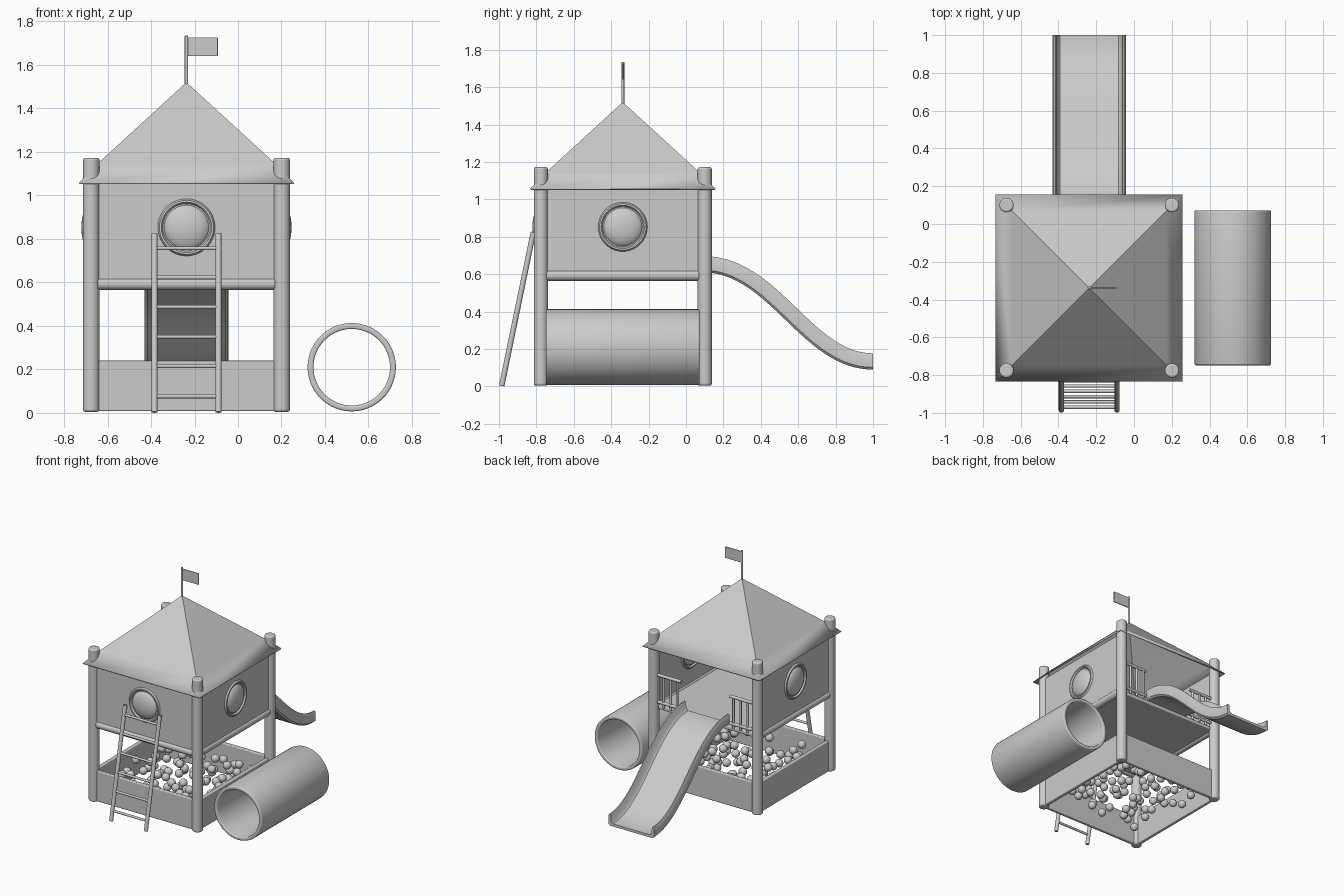
import bpy, bmesh, math, random
from mathutils import Vector
from mathutils.geometry import interpolate_bezier

if "Cube" in bpy.data.objects:
    bpy.data.objects.remove(bpy.data.objects["Cube"])

CX, CY, H = -0.237, -0.338, 0.438      # tower centre and half post spacing
PR = 0.038                             # post radius


def finish(name, bm, bevel=0, solid=0):
    bmesh.ops.recalc_face_normals(bm, faces=bm.faces)
    me = bpy.data.meshes.new(name)
    bm.to_mesh(me)
    bm.free()
    ob = bpy.data.objects.new(name, me)
    bpy.context.collection.objects.link(ob)
    if solid:
        m = ob.modifiers.new("solid", 'SOLIDIFY')
        m.thickness, m.offset = solid, -1
    if bevel:
        m = ob.modifiers.new("bevel", 'BEVEL')
        m.width, m.segments, m.limit_method = bevel, 3, 'ANGLE'
        m.angle_limit = math.radians(50)
    bpy.ops.object.select_all(action='DESELECT')
    bpy.context.view_layer.objects.active = ob
    ob.select_set(True)
    bpy.ops.object.shade_smooth_by_angle(angle=math.radians(40))
    return ob


def add_rod(bm, a, b, r, seg=16, caps=True):
    a, b = Vector(a), Vector(b)
    d = b - a
    vs = bmesh.ops.create_cone(bm, cap_ends=caps, segments=seg, radius1=r,
                               radius2=r, depth=d.length)['verts']
    q = Vector((0, 0, 1)).rotation_difference(d.normalized())
    for v in vs:
        v.co = q @ v.co + (a + b) / 2


def rods(name, items, bevel=0, seg=16):
    bm = bmesh.new()
    for a, b, r in items:
        add_rod(bm, a, b, r, seg)
    return finish(name, bm, bevel)


def box(name, lo, hi, bevel=0.006):
    bm = bmesh.new()
    for v in bmesh.ops.create_cube(bm, size=1)['verts']:
        v.co = Vector([(l + h) / 2 + c * (h - l) for l, h, c in zip(lo, hi, v.co)])
    return finish(name, bm, bevel)


# Corner posts
for sx, a in ((-1, "left"), (1, "right")):
    for sy, b in ((-1, "front"), (1, "back")):
        x, y = CX + sx * H, CY + sy * H
        rods(f"{b}_{a}_post", [((x, y, 0.005), (x, y, 1.172), PR)], 0.01, 32)

# Roof shell: four sides with a steeper eave
bm = bmesh.new()
rings = [[bm.verts.new((CX + sx * h, CY + sy * h, z))
          for sx, sy in ((-1, -1), (1, -1), (1, 1), (-1, 1))]
         for h, z in ((0.495, 1.058), (0.41, 1.145))]
apex = bm.verts.new((CX, CY, 1.52))
for i in range(4):
    j = (i + 1) % 4
    bm.faces.new((rings[0][i], rings[0][j], rings[1][j], rings[1][i]))
    bm.faces.new((rings[1][i], rings[1][j], apex))
finish("roof", bm, solid=0.008)

# Flag and pole
rods("flag_pole", [((CX, CY, 1.5), (CX, CY, 1.735), 0.008)], 0.003)
box("flag", (CX + 0.004, CY - 0.004, 1.64), (-0.093, CY + 0.004, 1.727), 0.003)

# Deck
box("deck", (CX - H, CY - H, 0.578), (CX + H, CY + H, 0.606))

# Side panels, beams and ball pit walls; each side given by its outward direction
W, T = H - 0.03, 0.014
for name, nx, ny in (("front", 0, -1), ("left", -1, 0), ("right", 1, 0), ("back", 0, 1)):
    n, t = Vector((nx, ny, 0)), Vector((abs(ny), abs(nx), 0))
    c = Vector((CX, CY, 0)) + n * H
    e = Vector((abs(nx), abs(ny), 0)) * T + t * W
    up = Vector((0, 0, 1))
    box(f"{name}_pit_wall", c - e + up * 0.008, c + e + up * 0.24)
    if name == "back":
        continue
    box(f"{name}_panel", c - e + up * 0.6, c + e + up * 1.065, 0.003)
    rods(f"{name}_beam", [(c - t * W + up * 0.593, c + t * W + up * 0.593, 0.028)], 0.006)
    # Round window: trim ring and flattened dome
    q = up.rotation_difference(n)
    o = c + up * 0.853
    bm = bmesh.new()
    N, M = 40, 10
    g = [[bm.verts.new(o + q @ Vector(((0.12 + 0.014 * math.cos(b)) * math.cos(a),
                                       (0.12 + 0.014 * math.cos(b)) * math.sin(a),
                                       0.026 * math.sin(b))))
          for b in [2 * math.pi * k / M for k in range(M)]]
         for a in [2 * math.pi * k / N for k in range(N)]]
    for i in range(N):
        for j in range(M):
            bm.faces.new((g[i][j], g[i][(j + 1) % M],
                          g[(i + 1) % N][(j + 1) % M], g[(i + 1) % N][j]))
    finish(f"{name}_window_ring", bm)
    bm = bmesh.new()
    for v in bmesh.ops.create_uvsphere(bm, u_segments=32, v_segments=16, radius=0.108)['verts']:
        v.co.z *= 0.42
        v.co = o + q @ v.co
    finish(f"{name}_window_dome", bm)

# Ladder
def rail_point(x, z):
    return (x, -0.986 + 0.17 * z / 0.825, z)


xl, xr = -0.384, -0.09
items = [(rail_point(x, 0.003), rail_point(x, 0.825), 0.0145) for x in (xl, xr)]
items += [(rail_point(xl, z), rail_point(xr, z), 0.009)
          for z in (0.076, 0.215, 0.35, 0.487, 0.623, 0.757)]
rods("ladder", items, 0.002)

# Back railings either side of the slide
for s, name in ((-1, "left"), (1, "right")):
    y = CY + H
    x0, x1 = CX + s * 0.205, CX + s * H
    items = [((x0, y, z), (x1, y, z), 0.012) for z in (0.635, 0.84)]
    items += [((CX + s * d, y, 0.6), (CX + s * d, y, 0.84), 0.009) for d in (0.235, 0.295, 0.355)]
    rods(f"{name}_railing", items, 0.003)

# Slide: U section swept along a curve
path = interpolate_bezier(Vector((0, 0.09, 0.61)), Vector((0, 0.45, 0.61)),
                          Vector((0, 0.62, 0.09)), Vector((0, 1.0, 0.09)), 33)
half = [(0.192, 0.012), (0.194, 0.078), (0.188, 0.087), (0.18, 0.087),
        (0.174, 0.078), (0.17, 0.035), (0.155, 0.02)]
sec = [(0.18, 0)] + half + [(-x, h) for x, h in reversed(half)] + [(-0.18, 0)]
bm = bmesh.new()
loops = []
for i, p in enumerate(path):
    d = (path[min(i + 1, 32)] - path[max(i - 1, 0)]).normalized()
    if i in (0, 32):
        d = Vector((0, 1, 0))
    nrm = Vector((0, -d.z, d.y))
    loops.append([bm.verts.new(p + nrm * h + Vector((CX + x, 0, 0))) for x, h in sec])
k = len(sec)
for a, b in zip(loops, loops[1:]):
    for i in range(k):
        bm.faces.new((a[i], a[(i + 1) % k], b[(i + 1) % k], b[i]))
bm.faces.new(loops[0])
bm.faces.new(loops[-1])
finish("slide", bm)

# Crawl tunnel beside the tower
bm = bmesh.new()
add_rod(bm, (0.523, -0.748, 0.21), (0.523, 0.072, 0.21), 0.203, 64, False)
finish("crawl_tunnel", bm, bevel=0.008, solid=0.027)

# Balls in the pit
random.seed(4)
spots = []
while len(spots) < 95:
    p = Vector((CX + random.uniform(-0.37, 0.37), CY + random.uniform(-0.37, 0.37),
                random.uniform(0.05, 0.2)))
    if all((p - o).length > 0.06 for o in spots):
        spots.append(p)
bm = bmesh.new()
for p in spots:
    for v in bmesh.ops.create_uvsphere(bm, u_segments=16, v_segments=10, radius=0.03)['verts']:
        v.co += p
finish("pit_balls", bm)
